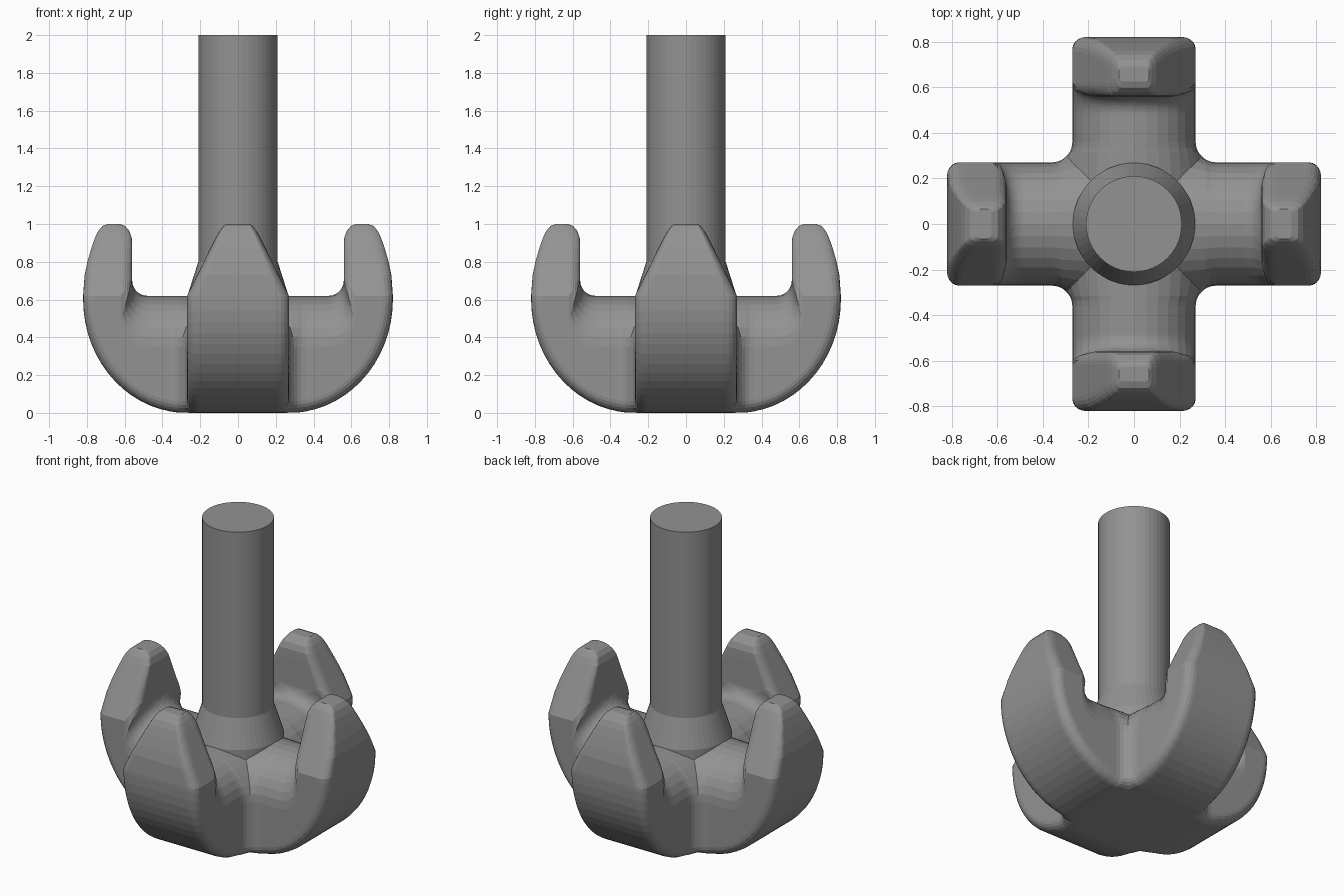
import bpy, bmesh, math
from mathutils import Vector, Matrix

if "Cube" in bpy.data.objects:
    bpy.data.objects.remove(bpy.data.objects["Cube"])

HALF = 0.27          # half width of every arm
EDGE = 0.06          # rounding of the outer edges

# dark grey metal
metal = bpy.data.materials.new("dark_metal")
metal.diffuse_color = (0.29, 0.29, 0.29, 1.0)
metal.use_nodes = True
metal.node_tree.nodes["Principled BSDF"].inputs["Base Color"].default_value = metal.diffuse_color


def width_at(z):
    """Claws are full width low down and taper towards the tip."""
    pts = [(0.62, HALF), (0.94, 0.112), (0.98, 0.088), (1.0, 0.065)]
    if z <= pts[0][0]:
        return HALF
    for (z0, w0), (z1, w1) in zip(pts, pts[1:]):
        if z <= z1:
            return w0 + (w1 - w0) * (z - z0) / (z1 - z0)
    return pts[-1][1]


def section(outer, inner, side, flat, spread=1.0, mitre=False):
    """Closed cross-section: rounded inner side, straight flanks, rounded outer edges."""
    o, i, e = Vector(outer), Vector(inner), Vector(side)
    half = []
    for k in range(9):
        a = math.pi / 2 * k / 8
        half.append((i + (e - i) * (1 - math.cos(a)), flat + (HALF - flat) * math.sin(a)))
    inward = (e - o).normalized() * min(EDGE, (e - o).length * 0.5)
    for k in range(6):
        a = math.pi / 2 * k / 5
        half.append((o + inward * (1 - math.sin(a)), HALF - EDGE * (1 - math.cos(a))))
    pts = []
    for p, y in half:
        y *= width_at(p.y) / HALF * spread
        pts.append(Vector((y if mitre else p.x, y, p.y)))
    centre = Vector((0 if mitre else o.x, 0, o.y))
    return pts + [centre] + [Vector((p.x, -p.y, p.z)) for p in reversed(pts)]


def arm_rows():
    rows = [section((0, 0), (0, 0.62), (0, 0.35), 0, 1.1, True)]
    # straight arm, flared where it blends into its neighbours
    for x, spread in ((0.315, 1.044), (0.335, 1.013), (0.36, 1.0)):
        zo = 0.6 - 0.6 * math.sqrt(1 - ((x - 0.27) / 0.55) ** 2)
        rows.append(section((x, zo), (x, 0.62), (x, 0.35), 0, spread))
    # bend from arm up into claw
    start = math.asin(0.09 / 0.55)
    for k in range(1, 15):
        u = k / 14
        a, b = start + (math.pi / 2 - start) * u, math.pi / 2 * max(0, (k - 2) / 12)
        x0 = 0.48 if k > 1 else 0.43
        s, c = math.sin(b), math.cos(b)
        rows.append(section((0.27 + 0.55 * math.sin(a), 0.6 - 0.6 * math.cos(a)),
                            (x0 + 0.08 * s, 0.70 - 0.08 * c),
                            (x0 + 0.14 * s, 0.49 - 0.14 * c), 0.19 * u ** 5))
    # tapering claw and rounded tip
    rows.append(section((0.82, 0.62), (0.56, 0.72), (0.62, 0.62), 0.21))
    for xo, xi, z in ((0.812, 0.56, 0.73), (0.797, 0.56, 0.80), (0.777, 0.56, 0.87),
                      (0.758, 0.562, 0.925), (0.74, 0.575, 0.963), (0.718, 0.597, 0.989),
                      (0.69, 0.625, 1.0)):
        d = min(EDGE, (xo - xi) * 0.35)
        rows.append(section((xo, z), (xi, z), (xi + d, z), 0.2))
    return rows


def finish(bm, name):
    """Flat-faced object from the finished mesh."""
    bmesh.ops.remove_doubles(bm, verts=bm.verts, dist=0.0005)
    bmesh.ops.recalc_face_normals(bm, faces=bm.faces)
    me = bpy.data.meshes.new(name)
    bm.to_mesh(me)
    bm.free()
    me.materials.append(metal)
    ob = bpy.data.objects.new(name, me)
    bpy.context.collection.objects.link(ob)
    return ob


def loft(bm, rows, cap_end=True):
    rings = [[bm.verts.new(p) for p in r] for r in rows]
    n = len(rings[0])
    for r0, r1 in zip(rings, rings[1:]):
        for j in range(n):
            bm.faces.new((r0[j], r0[(j + 1) % n], r1[(j + 1) % n], r1[j]))
    if cap_end:
        bm.faces.new(rings[-1])


# four claws, mitred together into one body
bm = bmesh.new()
base = arm_rows()
for q in range(4):
    turn = Matrix.Rotation(math.pi / 2 * q, 3, 'Z')
    loft(bm, [[turn @ p for p in r] for r in base])
finish(bm, "claw_body")

# shaft with a conical collar
bm = bmesh.new()
SIDES = 48
loft(bm, [[Vector((r * math.cos(2 * math.pi * k / SIDES), r * math.sin(2 * math.pi * k / SIDES), z))
           for k in range(SIDES)]
          for r, z in ((0.268, 0.3), (0.268, 0.62), (0.21, 0.8), (0.21, 2.0))])
finish(bm, "shaft")
